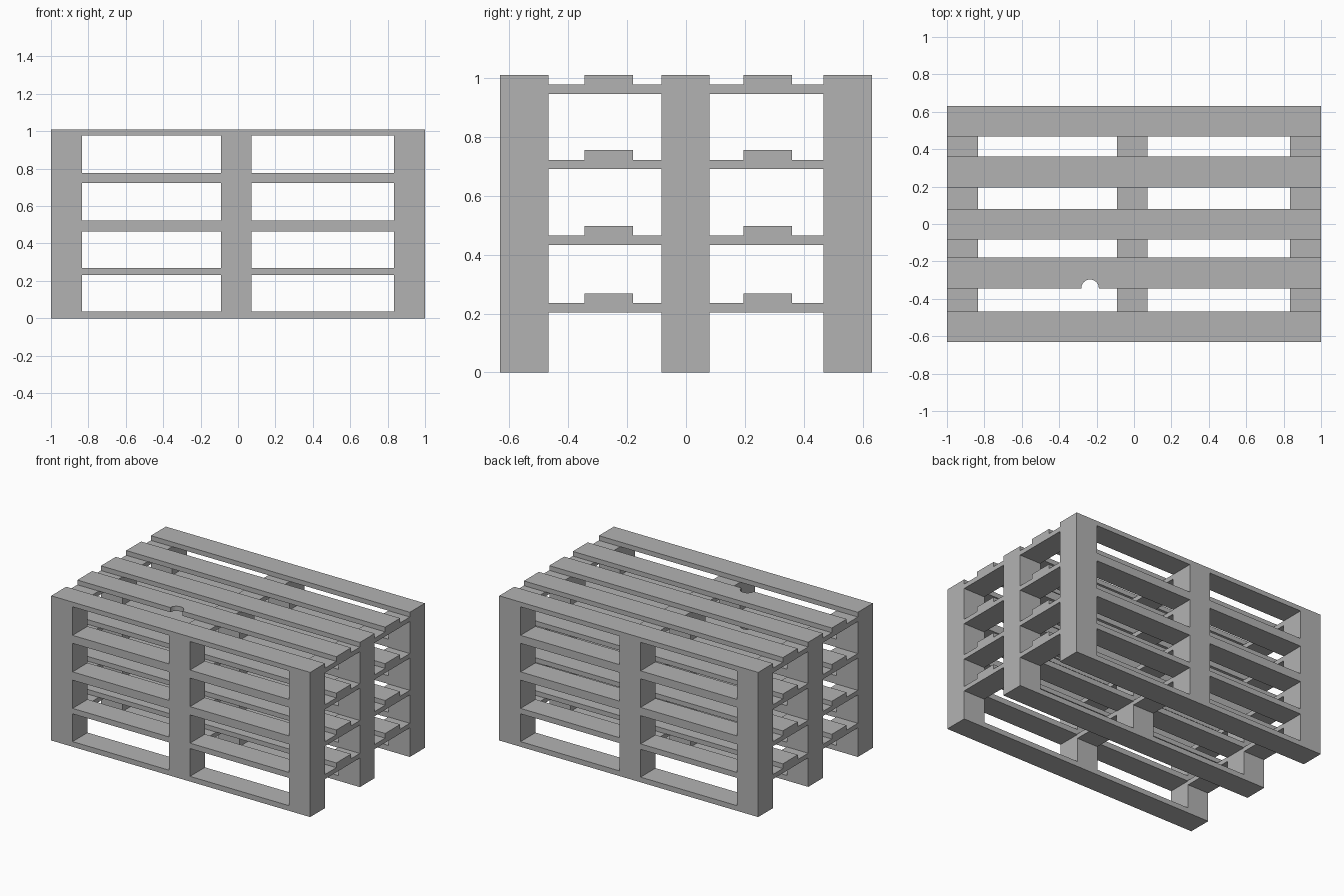
import bpy
import bmesh
from math import pi, cos, sin

cube = bpy.data.objects.get("Cube")
if cube:
    bpy.data.objects.remove(cube, do_unlink=True)

# Single weathered grey timber colour
timber = bpy.data.materials.new("grey_timber")
timber.use_nodes = True
GREY = (0.45, 0.45, 0.45, 1)
timber.diffuse_color = GREY
timber.node_tree.nodes["Principled BSDF"].inputs["Base Color"].default_value = GREY


def slab(name, outline, z0, z1):
    """Extrude a flat outline from z0 up to z1."""
    bm = bmesh.new()
    base = bm.faces.new([bm.verts.new((x, y, z0)) for x, y in outline])
    top = bmesh.ops.extrude_face_region(bm, geom=[base])["geom"]
    verts = [g for g in top if isinstance(g, bmesh.types.BMVert)]
    bmesh.ops.translate(bm, verts=verts, vec=(0, 0, z1 - z0))
    bmesh.ops.recalc_face_normals(bm, faces=bm.faces)
    mesh = bpy.data.meshes.new(name)
    bm.to_mesh(mesh)
    bm.free()
    mesh.materials.append(timber)
    obj = bpy.data.objects.new(name, mesh)
    bpy.context.collection.objects.link(obj)
    return obj


def rect(xs, ys):
    return [(xs[0], ys[0]), (xs[1], ys[0]), (xs[1], ys[1]), (xs[0], ys[1])]


LENGTH = (-1, 1)
DEPTH = (-0.632, 0.632)
COLUMNS = {"left": (0.835, 1), "middle": (-0.092, 0.072), "right": (-1, -0.835)}
ROWS = {"front": (-0.632, -0.467), "centre": (-0.084, 0.08), "back": (0.467, 0.632)}
DECK = [ROWS["front"], (-0.344, -0.18), ROWS["centre"], (0.195, 0.36), ROWS["back"]]

# Heights of the layers inside one pallet
RUNNER, BLOCK, CROSS, TOP = 0.036, 0.203, 0.235, 0.268
NOTCHED, HOLE_X, HOLE_R, STEPS = 1, -0.235, 0.047, 16


def pallet(name, z):
    # Bottom runners and the blocks standing on them
    for row, ys in ROWS.items():
        slab(f"{name}_{row}_runner", rect(LENGTH, ys), z, z + RUNNER)
        for col, xs in COLUMNS.items():
            slab(f"{name}_{row}_{col}_block", rect(xs, ys), z + RUNNER, z + BLOCK)
    # Cross boards from front to back
    for col, xs in COLUMNS.items():
        slab(f"{name}_{col}_cross_board", rect(xs, DEPTH), z + BLOCK, z + CROSS)
    # Deck boards, one with a round notch in its front edge
    for i, ys in enumerate(DECK):
        outline = rect(LENGTH, ys)
        if i == NOTCHED:
            arc = [(HOLE_X - HOLE_R * cos(pi * k / STEPS),
                    ys[0] + HOLE_R * sin(pi * k / STEPS)) for k in range(STEPS + 1)]
            outline[1:1] = arc
        slab(f"{name}_deck_board_{i + 1}", outline, z + CROSS, z + TOP)


# Four pallets, slightly nested into one another
for n, z in enumerate((0, 0.23, 0.487, 0.742)):
    pallet(f"pallet_{n + 1}", z)
